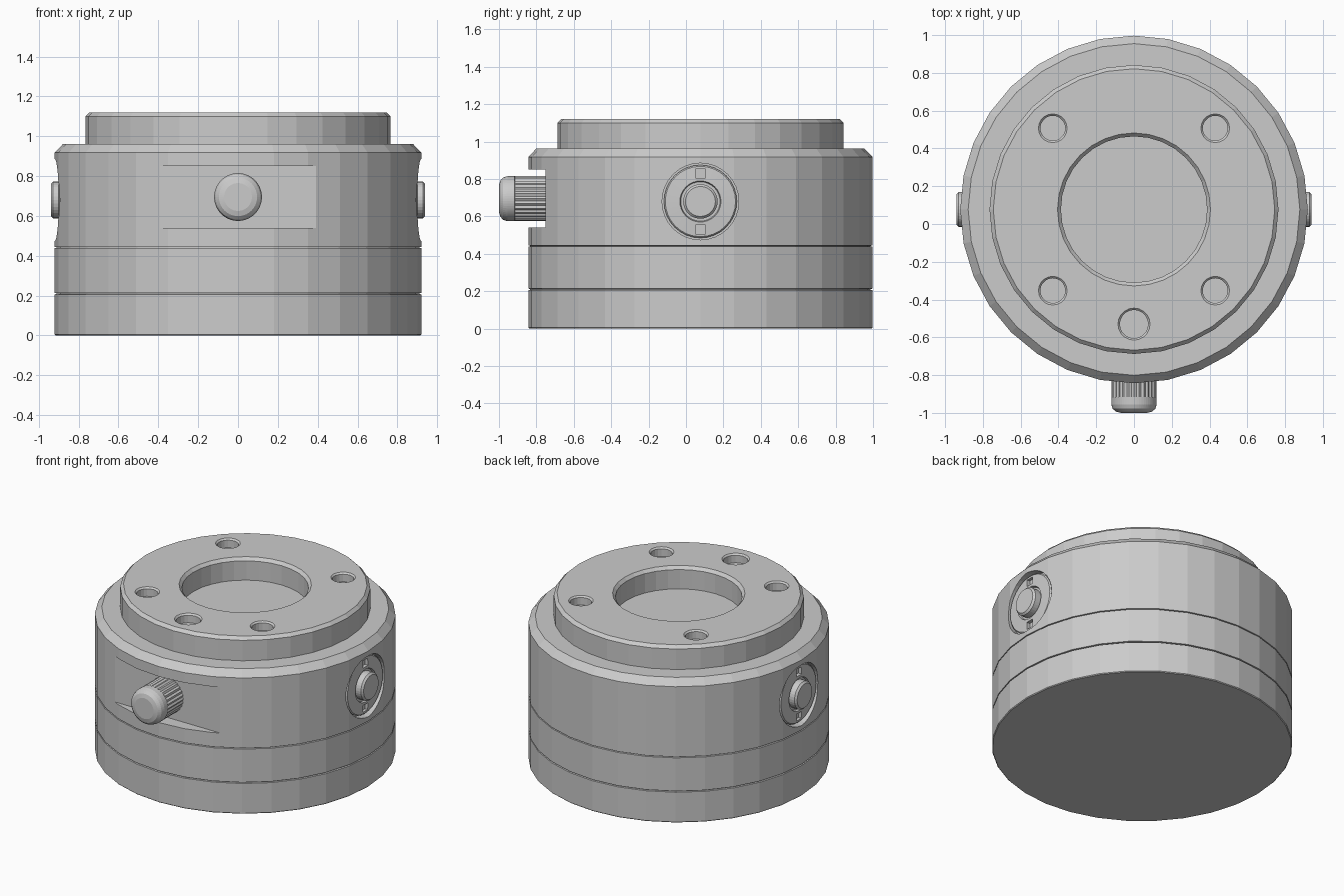
import bpy, bmesh, math
from mathutils import Matrix, Vector

if "Cube" in bpy.data.objects:
    bpy.data.objects.remove(bpy.data.objects["Cube"])

CY = 0.077          # y centre of the round body
SEG = 32


def finish(name, bm, matrix):
    bm.transform(matrix)
    bmesh.ops.recalc_face_normals(bm, faces=bm.faces)
    mesh = bpy.data.meshes.new(name)
    bm.to_mesh(mesh)
    bm.free()
    ob = bpy.data.objects.new(name, mesh)
    bpy.context.collection.objects.link(ob)
    return ob


def lathe(name, profile, matrix, segs=SEG, knurl=()):
    """Closed solid from (radius, height) points; knurl lists ribbed rows."""
    bm = bmesh.new()
    rows = []
    for i, (r, h) in enumerate(profile):
        row = []
        for k in range(segs):
            a = 2 * math.pi * k / segs
            rr = r * (0.94 if i in knurl and k % 2 else 1)
            row.append(bm.verts.new((rr * math.cos(a), rr * math.sin(a), h)))
        rows.append(row)
    for a, b in zip(rows, rows[1:]):
        for k in range(segs):
            j = (k + 1) % segs
            bm.faces.new((a[k], a[j], b[j], b[k]))
    bm.faces.new(rows[0])
    bm.faces.new(rows[-1])
    return finish(name, bm, matrix)


def box(name, lo, hi):
    bm = bmesh.new()
    lo, hi = Vector(lo), Vector(hi)
    bmesh.ops.create_cube(bm, size=1)
    return finish(name, bm, Matrix.Translation((lo + hi) / 2) @ Matrix.Diagonal((*(hi - lo), 1)))


def cut(ob, cutters):
    for c in cutters:
        m = ob.modifiers.new("cut", "BOOLEAN")
        m.operation, m.solver, m.object = "DIFFERENCE", "EXACT", c
    dg = bpy.context.evaluated_depsgraph_get()
    mesh = bpy.data.meshes.new_from_object(ob.evaluated_get(dg))
    ob.modifiers.clear()
    ob.data = mesh
    for c in cutters:
        bpy.data.objects.remove(c)


centre = Matrix.Translation((0, CY, 0))

# Main housing: stacked bands with seams, chamfered shoulder, raised top ring, central well
housing = lathe("housing", [
    (0.915, 0), (0.92, 0.005), (0.92, 0.206), (0.91, 0.208), (0.91, 0.212), (0.92, 0.214),
    (0.92, 0.438), (0.91, 0.440), (0.91, 0.443), (0.92, 0.445), (0.92, 0.918), (0.878, 0.962),
    (0.765, 0.962), (0.765, 1.10), (0.745, 1.12), (0.405, 1.12), (0.387, 1.10), (0.387, 0.97)], centre)

cutters = []
# Bolt holes and index hole, each with a chamfered mouth
for x, y, r in [(-.43, .43, .066), (.43, .43, .066), (-.43, -.43, .066), (.43, -.43, .066), (0, -.607, .075)]:
    cutters.append(lathe("hole_cutter", [(r, 1.06), (r, 1.11), (r + .03, 1.14)],
                         Matrix.Translation((x, CY + y, 0)), 20))
# Flat-bottomed slot at the front
cutters.append(box("slot_cutter", (-0.6, -1.1, 0.54), (0.6, -0.752, 0.85)))


# Local z points outward along +x or -x
def side(s):
    return Matrix.Translation((0, CY, 0.68)) @ Matrix.Rotation(s * math.pi / 2, 4, "Y")


# Round recesses in both sides
for s in (1, -1):
    cutters.append(lathe("recess_cutter", [(0.205, 0.865), (0.205, 1.0)], side(s)))
cut(housing, cutters)

# Side dials: disc with two square notches and a push button
for s, tag in ((1, "right"), (-1, "left")):
    disc = lathe(tag + "_dial", [(0.195, 0.85), (0.195, 0.888), (0.188, 0.895), (0.11, 0.900),
                                 (0.105, 0.885), (0.085, 0.885)], side(s))
    notches = []
    for dz in (-0.15, 0.15):
        x0, x1 = sorted((s * 0.875, s * 0.95))
        notches.append(box("notch_cutter", (x0, CY - .026, .68 + dz - .024), (x1, CY + .026, .68 + dz + .024)))
    cut(disc, notches)
    lathe(tag + "_button", [(0.092, 0.87), (0.092, 0.928), (0.08, 0.94)], side(s))

# Front knob: knurled barrel with a rounded cap
lathe("front_knob", [(0.12, 0.74), (0.12, 0.915), (0.12, 0.917), (0.12, 0.955), (0.113, 0.978),
                     (0.096, 0.993), (0.07, 1.0)],
      Matrix.Translation((0, 0, 0.695)) @ Matrix.Rotation(math.pi / 2, 4, "X"), 56, knurl=(0, 1))
